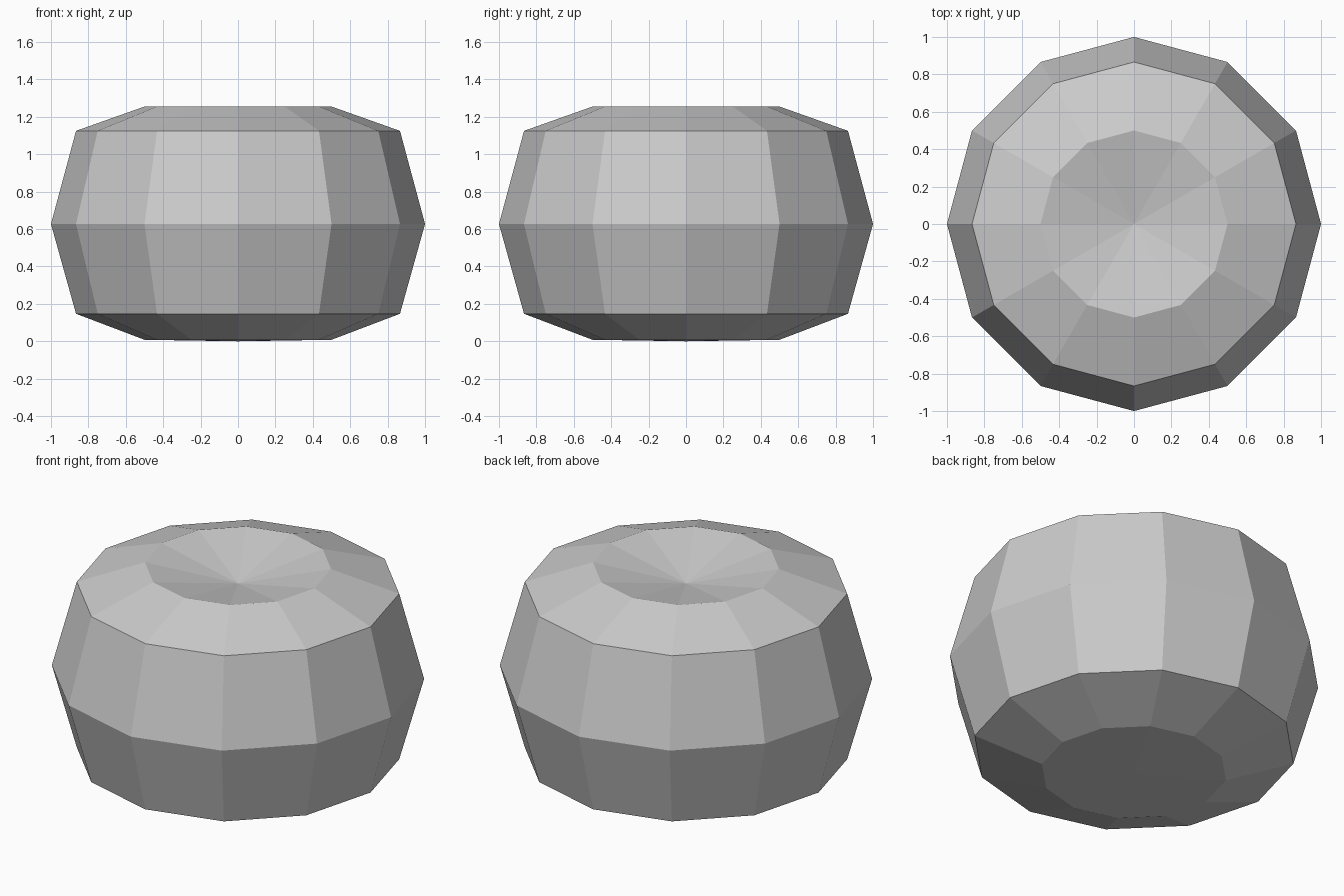
import bpy
import bmesh
import math

cube = bpy.data.objects.get("Cube")
if cube:
    bpy.data.objects.remove(cube, do_unlink=True)

# Single grey colour
grey = bpy.data.materials.new("light_grey")
grey.use_nodes = True
colour = (0.6, 0.6, 0.6, 1)
grey.diffuse_color = colour
grey.node_tree.nodes["Principled BSDF"].inputs["Base Color"].default_value = colour

# Profile of the body as (radius, height), from underside to dimple
SIDES = 12
BOTTOM, DIMPLE = 0.0, 1.15
PROFILE = [(0.5, 0.008), (0.866, 0.147), (1.0, 0.627), (0.866, 1.125), (0.5, 1.255)]

bm = bmesh.new()
rings = []
for radius, height in PROFILE:
    angles = [math.tau * i / SIDES for i in range(SIDES)]
    rings.append([bm.verts.new((radius * math.cos(a), radius * math.sin(a), height))
                  for a in angles])

# Side bands
for low, high in zip(rings, rings[1:]):
    for i in range(SIDES):
        j = (i + 1) % SIDES
        bm.faces.new((low[i], low[j], high[j], high[i]))

# Underside and sunken top, each a fan around a centre point
under = bm.verts.new((0, 0, BOTTOM))
dimple = bm.verts.new((0, 0, DIMPLE))
for i in range(SIDES):
    j = (i + 1) % SIDES
    bm.faces.new((rings[0][j], rings[0][i], under))
    bm.faces.new((rings[-1][i], rings[-1][j], dimple))

mesh = bpy.data.meshes.new("faceted_body")
bm.to_mesh(mesh)
bm.free()
mesh.materials.append(grey)
bpy.context.collection.objects.link(bpy.data.objects.new("faceted_body", mesh))
